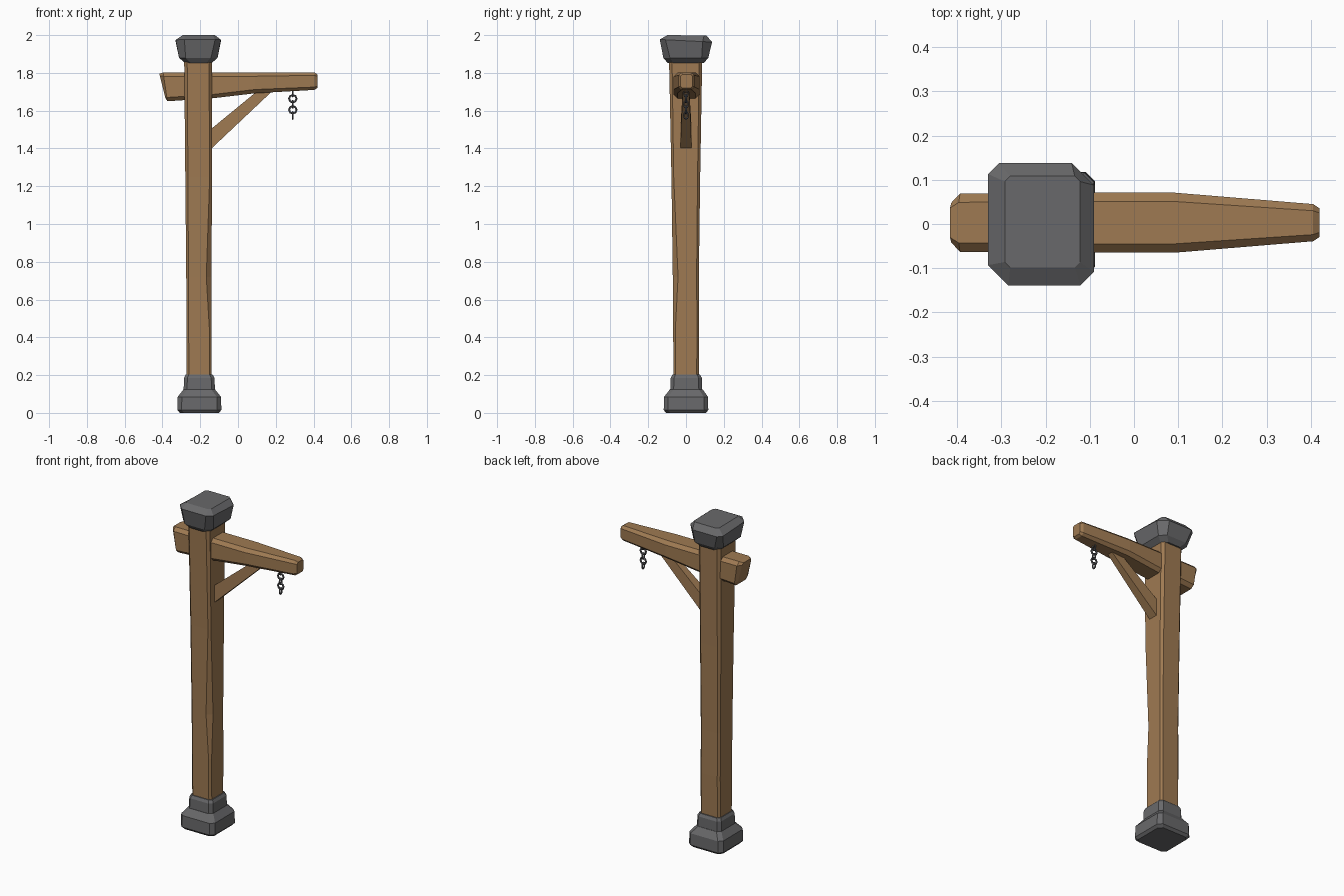
import bpy, bmesh, math
from mathutils import Vector

if "Cube" in bpy.data.objects:
    bpy.data.objects.remove(bpy.data.objects["Cube"])


def material(name, rgb):
    m = bpy.data.materials.new(name)
    m.diffuse_color = (*rgb, 1)
    m.use_nodes = True
    m.node_tree.nodes["Principled BSDF"].inputs["Base Color"].default_value = m.diffuse_color
    return m


WOOD = material("brown wood", (0.345, 0.195, 0.085))
STONE = material("dark grey stone", (0.14, 0.14, 0.145))
METAL = material("dark metal", (0.11, 0.11, 0.12))


def octagon(a0, a1, b0, b1, c):
    """Rectangle with four cut corners; c is one size or one per corner,
    starting at (a0, b0) and going round."""
    c = c if isinstance(c, tuple) else (c,) * 4
    return [(a0, b0 + c[0]), (a0 + c[0], b0), (a1 - c[1], b0), (a1, b0 + c[1]),
            (a1, b1 - c[2]), (a1 - c[2], b1), (a0 + c[3], b1), (a0, b1 - c[3])]


def loft(name, rings, mat):
    """Skin a list of equal-sized point rings and close both ends."""
    bm = bmesh.new()
    vs = [[bm.verts.new(p) for p in r] for r in rings]
    n = len(vs[0])
    for a, b in zip(vs, vs[1:]):
        for i in range(n):
            j = (i + 1) % n
            bm.faces.new((a[i], a[j], b[j], b[i]))
    bm.faces.new(vs[0][::-1])
    bm.faces.new(vs[-1])
    bmesh.ops.recalc_face_normals(bm, faces=bm.faces)
    mesh = bpy.data.meshes.new(name)
    bm.to_mesh(mesh)
    bm.free()
    mesh.materials.append(mat)
    ob = bpy.data.objects.new(name, mesh)
    bpy.context.collection.objects.link(ob)
    return ob


def upright(name, sections, mat):
    """Sections: z, x0, x1, y0, y1, corner cut, optional tilt of z along y."""
    rings = []
    for z, x0, x1, y0, y1, c, *tilt in sections:
        t = tilt[0] if tilt else 0
        rings.append([(x, y, z + t * y) for x, y in octagon(x0, x1, y0, y1, c)])
    return loft(name, rings, mat)


# Post, with a worn front right corner half way up
upright("post", [
    (0.15, -0.272, -0.140, -0.066, 0.068, 0.012),
    (0.45, -0.273, -0.140, -0.068, 0.070, (0.012, 0.012, 0.012, 0.012)),
    (0.72, -0.274, -0.140, -0.070, 0.068, (0.012, 0.028, 0.012, 0.012)),
    (1.25, -0.279, -0.138, -0.077, 0.075, (0.014, 0.012, 0.014, 0.014)),
    (1.88, -0.285, -0.138, -0.090, 0.086, 0.016),
], WOOD)

# Stepped stone foot
upright("foot_block", [
    (0.0, -0.308, -0.102, -0.105, 0.105, 0.022),
    (0.015, -0.321, -0.088, -0.118, 0.118, 0.022),
    (0.085, -0.319, -0.090, -0.116, 0.116, 0.022),
    (0.125, -0.288, -0.122, -0.085, 0.088, 0.02),
], STONE)
upright("foot_collar", [
    (0.11, -0.288, -0.122, -0.084, 0.086, 0.018),
    (0.185, -0.286, -0.124, -0.081, 0.084, 0.018),
    (0.202, -0.277, -0.134, -0.072, 0.075, 0.016),
], STONE)

# Rough stone cap, slightly tilted
upright("cap", [
    (1.853, -0.282, -0.138, -0.098, 0.095, 0.03),
    (1.880, -0.312, -0.108, -0.120, 0.118, 0.035),
    (1.970, -0.330, -0.091, -0.139, 0.138, (0.046, 0.03, 0.05, 0.025), -0.05),
    (1.999, -0.292, -0.122, -0.098, 0.108, 0.012, -0.01),
], STONE)

# Cross beam: x, half width, bottom z, top z, corner cut, lean of the end
beam = [
    (-0.400, 0.045, 1.665, 1.795, 0.012, -0.25),
    (-0.385, 0.066, 1.650, 1.802, 0.02, -0.15),
    (-0.140, 0.068, 1.665, 1.802, 0.02, 0),
    (0.090, 0.068, 1.692, 1.802, 0.02, 0),
    (0.405, 0.042, 1.710, 1.802, 0.015, 0),
    (0.420, 0.032, 1.720, 1.792, 0.01, 0),
]
loft("cross_beam", [
    [(x + lean * (z - (z0 + z1) / 2), y + 0.003, z)
     for y, z in octagon(-w, w, z0, z1, c)]
    for x, w, z0, z1, c, lean in beam], WOOD)

# Diagonal brace, narrower towards the beam
loft("brace", [
    [(xl, -w, zl), (xl, w, zl), (xh, w, zh), (xh, -w, zh)]
    for xl, zl, xh, zh, w in [(-0.160, 1.382, -0.160, 1.488, 0.031),
                              (-0.140, 1.400, -0.140, 1.505, 0.030),
                              (0.180, 1.702, 0.100, 1.702, 0.018)]], WOOD)

# Chain links, alternately turned, hanging from the beam tip
for i in range(5):
    across = i % 2 == 1
    bpy.ops.mesh.primitive_torus_add(
        major_segments=8, minor_segments=5, major_radius=0.019, minor_radius=0.006,
        location=(0.29, 0, 1.693 - 0.0295 * i),
        rotation=(math.pi / 2, 0, 0 if across else math.pi / 2))
    link = bpy.context.object
    link.name = f"chain_link_{i + 1}"
    if not across:
        link.scale = (0.62, 0.95, 0.8)
    link.data.materials.append(METAL)
